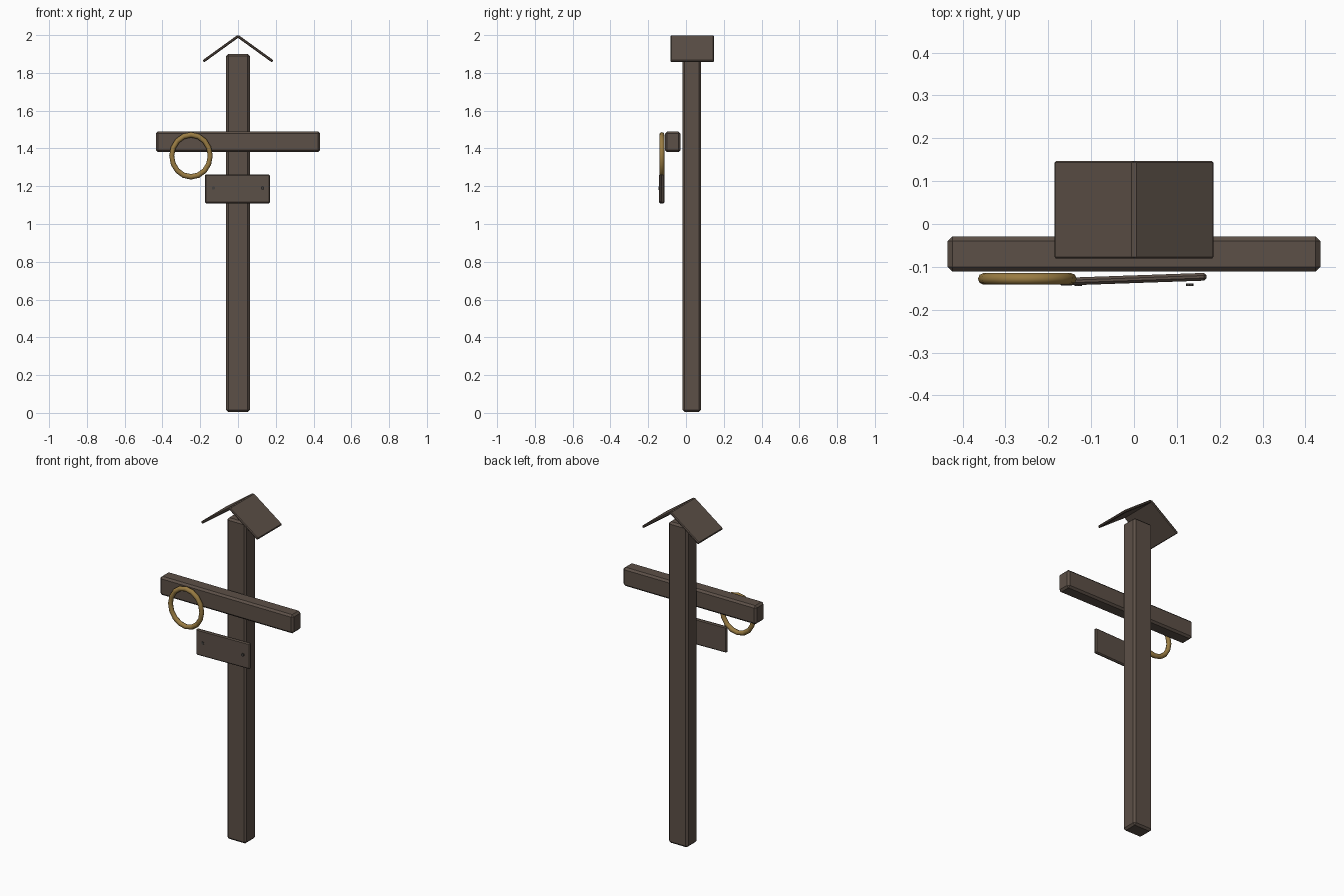
import bpy
import math

cube = bpy.data.objects.get("Cube")
if cube:
    bpy.data.objects.remove(cube, do_unlink=True)


def material(name, colour):
    mat = bpy.data.materials.new(name)
    mat.use_nodes = True
    mat.diffuse_color = (*colour, 1)
    mat.node_tree.nodes["Principled BSDF"].inputs["Base Color"].default_value = (*colour, 1)
    return mat


wood = material("dark wood", (0.107, 0.080, 0.063))
brass = material("brass", (0.32, 0.20, 0.055))
iron = material("dark iron", (0.06, 0.055, 0.05))


def finish(name, mat):
    obj = bpy.context.object
    obj.name = name
    obj.data.materials.append(mat)
    return obj


def plank(name, size, centre, bevel, rotation=(0, 0, 0)):
    """Box of timber with chamfered edges."""
    bpy.ops.mesh.primitive_cube_add(size=1, location=centre, rotation=rotation)
    obj = finish(name, wood)
    obj.scale = size
    bpy.ops.object.transform_apply(location=False, rotation=False, scale=True)
    mod = obj.modifiers.new("chamfer", "BEVEL")
    mod.width = bevel
    mod.segments = 1
    return obj


# Upright post and crossbeam
plank("post", (0.125, 0.098, 1.895), (0, 0.03, 0.953), 0.011)
plank("crossbeam", (0.87, 0.082, 0.11), (0, -0.07, 1.435), 0.011)

# Sign board, slightly turned, with two nail heads
turn = math.radians(2)
plank("sign_board", (0.345, 0.018, 0.153), (-0.003, -0.129, 1.186), 0.006, (0, 0, turn))
for side, x in (("right", -0.13), ("left", 0.13)):
    bpy.ops.mesh.primitive_cylinder_add(
        vertices=8, radius=0.009, depth=0.006,
        location=(x, -0.142, 1.19), rotation=(math.pi / 2, 0, 0))
    finish("nail_" + side, iron)

# Two roof panels meeting at the ridge
pitch = math.atan2(0.13, 0.18)
for side, sign in (("right", -1), ("left", 1)):
    plank("roof_panel_" + side, (0.228, 0.228, 0.014),
          (sign * 0.091, 0.033, 1.928), 0.004, (0, sign * pitch, 0))

# Hanging ring, a little taller than wide
bpy.ops.mesh.primitive_torus_add(
    major_segments=16, minor_segments=8, major_radius=0.104, minor_radius=0.0135,
    location=(-0.249, -0.128, 1.361), rotation=(math.pi / 2, 0, 0))
ring = finish("ring", brass)
ring.scale = (0.98, 1.07, 1)
bpy.ops.object.transform_apply(location=False, rotation=False, scale=True)
bpy.ops.object.shade_smooth_by_angle(angle=math.radians(50))
